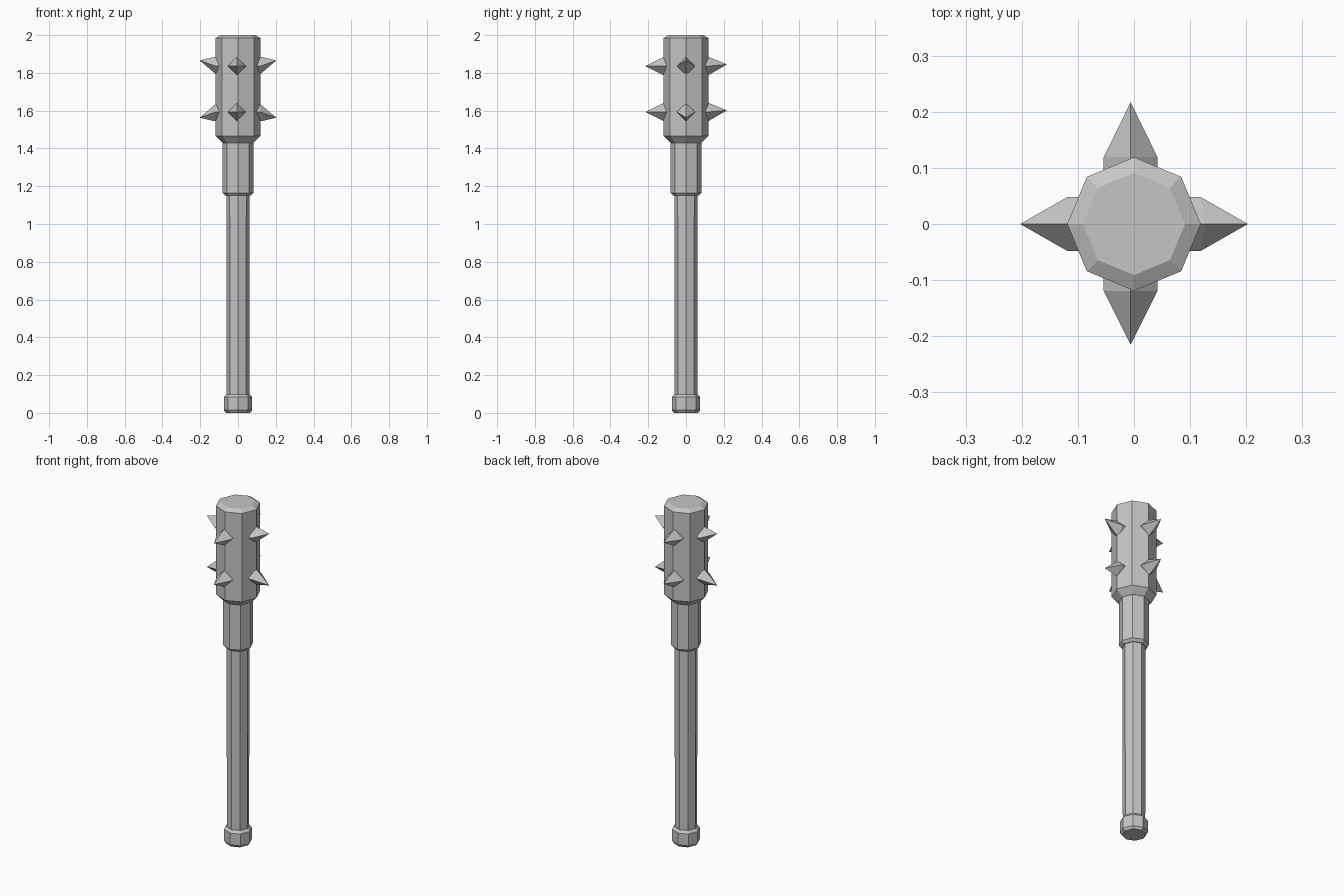
import bpy
import math
from mathutils import Matrix, Vector

old = bpy.data.objects.get("Cube")
if old:
    bpy.data.objects.remove(old, do_unlink=True)

grey = bpy.data.materials.new("plain grey")
grey.use_nodes = True
COLOUR = (0.56, 0.56, 0.56, 1)
grey.diffuse_color = COLOUR
grey.node_tree.nodes["Principled BSDF"].inputs["Base Color"].default_value = COLOUR

SIDES = 8


def make_object(name, verts, faces):
    mesh = bpy.data.meshes.new(name)
    mesh.from_pydata(verts, [], faces)
    mesh.materials.append(grey)
    mesh.update()
    obj = bpy.data.objects.new(name, mesh)
    bpy.context.collection.objects.link(obj)
    return obj


def turned(name, profile):
    """Closed eight-sided solid from (radius, height) pairs, bottom to top."""
    verts, faces = [], []
    for radius, z in profile:
        for i in range(SIDES):
            a = math.tau * i / SIDES
            verts.append((radius * math.cos(a), radius * math.sin(a), z))
    for ring in range(len(profile) - 1):
        b = ring * SIDES
        for i in range(SIDES):
            j = (i + 1) % SIDES
            faces.append((b + i, b + j, b + SIDES + j, b + SIDES + i))
    faces.append(tuple(reversed(range(SIDES))))
    top = (len(profile) - 1) * SIDES
    faces.append(tuple(range(top, top + SIDES)))
    return make_object(name, verts, faces)


def spike(name, angle, z, reach, rise, lean, shift):
    """Four-sided spike on a diamond base, pointing out at the given angle."""
    half, base, root = 0.048, 0.119, 0.095
    diamond = [(0, -half, 0), (lean, 0, -half), (0, half, 0), (-lean, 0, half)]
    verts = [Vector((root, y, h)) for x, y, h in diamond]
    verts += [Vector((base + x, y, h)) for x, y, h in diamond]
    verts.append(Vector((reach, 0, rise)))
    faces = [(3, 2, 1, 0)]
    for i in range(4):
        j = (i + 1) % 4
        # order is outward facing for a base seen from the tip
        faces += [(i, j, 4 + j, 4 + i), (4 + i, 4 + j, 8)]
    place = Matrix.Translation((shift, 0, z)) @ Matrix.Rotation(angle, 4, 'Z')
    return make_object(name, [place @ v for v in verts], faces)


# Shaft parts, bottom to top
turned("pommel", [(0.064, 0), (0.075, 0.014), (0.075, 0.083), (0.062, 0.098)])
turned("handle", [(0.06, 0.08), (0.062, 1.17)])
turned("collar", [(0.066, 1.15), (0.081, 1.165), (0.081, 1.45)])
turned("head", [(0.082, 1.43), (0.119, 1.466), (0.119, 1.985), (0.091, 2.0)])

# Two rings of four spikes; the sideways ones splay up and down
for level, z, splay in (("upper", 1.836, 1), ("lower", 1.593, -1)):
    for side, angle in (("left", 0), ("right", math.pi)):
        spike(f"{level}_spike_{side}", angle, z, 0.203, 0.03 * splay, -0.008 * splay, 0)
    spike(f"{level}_spike_back", math.pi / 2, z, 0.217, 0.009, 0, -0.006)
    spike(f"{level}_spike_front", -math.pi / 2, z, 0.215, 0, 0, -0.006)
